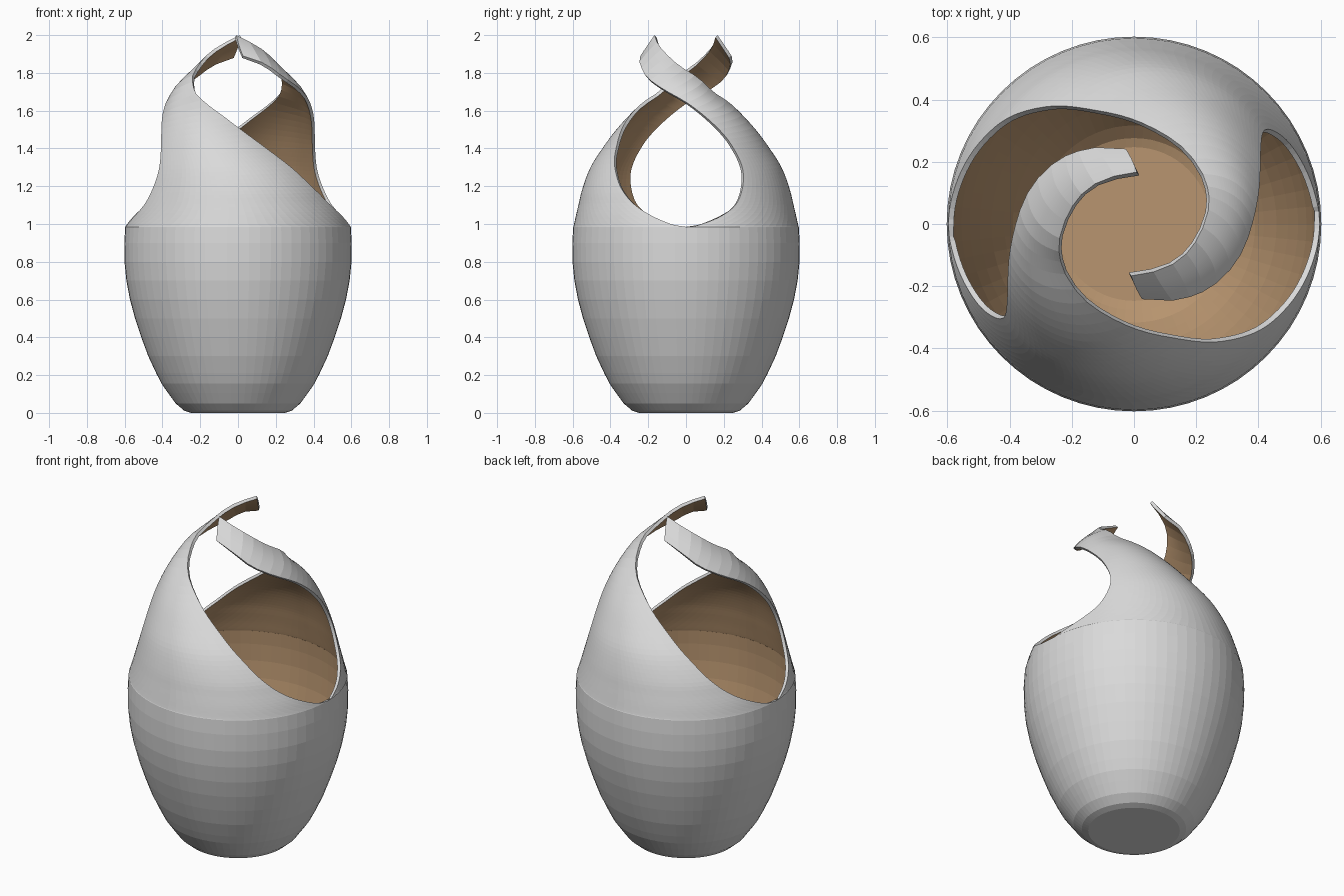
import bpy, bmesh, math
from mathutils import Vector

if "Cube" in bpy.data.objects:
    bpy.data.objects.remove(bpy.data.objects["Cube"])

N = 32          # columns in each half of the vase
ROWS = 44       # rows along each arm


def material(name, rgb):
    m = bpy.data.materials.new(name)
    m.diffuse_color = (*rgb, 1)
    m.use_nodes = True
    m.node_tree.nodes["Principled BSDF"].inputs["Base Color"].default_value = m.diffuse_color
    return m


grey = material("light grey", (0.7, 0.7, 0.7))
tan = material("tan inside", (0.48, 0.30, 0.16))

# Body profile: radius, height
body = [(0.25, 0), (0.285, 0.012), (0.33, 0.05), (0.37, 0.105), (0.405, 0.155),
        (0.433, 0.21), (0.475, 0.3), (0.512, 0.4), (0.545, 0.5), (0.572, 0.6),
        (0.591, 0.7), (0.601, 0.8), (0.602, 0.9)]

# Edges of one arm: angle in degrees, radius, height
lower = [(180, .597, .985), (185, .594, .99), (199.3, .577, 1.045), (210.3, .555, 1.13),
         (215.7, .518, 1.28), (210.5, .473, 1.42), (199.7, .43, 1.53), (182.4, .385, 1.635),
         (161.3, .353, 1.71), (138.7, .317, 1.78), (119.8, .281, 1.85), (96.2, .243, 1.89)]
upper = [(360, .597, .985), (352.2, .592, 1.0), (340.4, .577, 1.05), (329.7, .556, 1.11),
         (319.3, .527, 1.19), (305.5, .465, 1.31), (287, .38, 1.43), (261, .318, 1.55),
         (235.7, .29, 1.635), (212.5, .27, 1.70), (195, .25, 1.775), (172, .215, 1.835),
         (142.6, .187, 1.91), (114.4, .167, 1.96), (87, .167, 2.0)]


def smooth_path(points, steps=12):
    """Catmull-Rom curve through the points."""
    p = [Vector(q) for q in points]
    p = [2 * p[0] - p[1]] + p + [2 * p[-1] - p[-2]]
    out = []
    for a, b, c, d in zip(p, p[1:], p[2:], p[3:]):
        for k in range(steps):
            t = k / steps
            out.append(0.5 * (2 * b + (c - a) * t + (2 * a - 5 * b + 4 * c - d) * t * t
                              + (3 * b - a - 3 * c + d) * t ** 3))
    return out + [p[-2]]


def at_fraction(path, t):
    """Point on the path at fraction t of its height range."""
    z = path[0].z + t * (path[-1].z - path[0].z)
    for a, b in zip(path, path[1:]):
        if a.z <= z <= b.z and b.z > a.z:
            return a.lerp(b, (z - a.z) / (b.z - a.z))
    return path[-1].copy()


low, up = smooth_path(lower), smooth_path(upper)

# Rows of (angle, radius, height): half circles for the body, then the narrowing arm
rows = [[(180 + 180 * j / N, r, z) for j in range(N + 1)] for r, z in body]
for i in range(ROWS + 1):
    t = (i / ROWS) ** 1.6
    a, b = at_fraction(low, t), at_fraction(up, t)
    row = []
    for j in range(N + 1):
        f = j / N
        q = a.lerp(b, f)
        q.y += 0.025 * math.sin(math.pi * f) * math.sin(math.pi * t)
        row.append(tuple(q))
    rows.append(row)

# Vase: two identical halves turned by 180 degrees
bm = bmesh.new()
for turn in (0, 180):
    grid = [[bm.verts.new((r * math.cos(math.radians(g + turn)),
                           r * math.sin(math.radians(g + turn)), z)) for g, r, z in row]
            for row in rows]
    for r0, r1 in zip(grid, grid[1:]):
        for j in range(N):
            bm.faces.new((r0[j], r0[j + 1], r1[j + 1], r1[j]))
bmesh.ops.remove_doubles(bm, verts=bm.verts, dist=0.0003)

# Flat base
base_edges = [e for e in bm.edges if e.is_boundary and all(v.co.z < 0.001 for v in e.verts)]
bmesh.ops.contextual_create(bm, geom=base_edges)
bmesh.ops.recalc_face_normals(bm, faces=bm.faces)
bm.normal_update()
base = min(bm.faces, key=lambda f: f.calc_center_median().z)
if base.normal.z > 0:
    bmesh.ops.reverse_faces(bm, faces=bm.faces)

mesh = bpy.data.meshes.new("spiral_vase")
bm.to_mesh(mesh)
bm.free()
mesh.materials.append(grey)
mesh.materials.append(tan)
vase = bpy.data.objects.new("spiral_vase", mesh)
bpy.context.collection.objects.link(vase)

# Wall thickness, with the inner wall in tan
wall = vase.modifiers.new("wall", 'SOLIDIFY')
wall.thickness = 0.018
wall.offset = -1
wall.material_offset = 1
wall.material_offset_rim = 0
